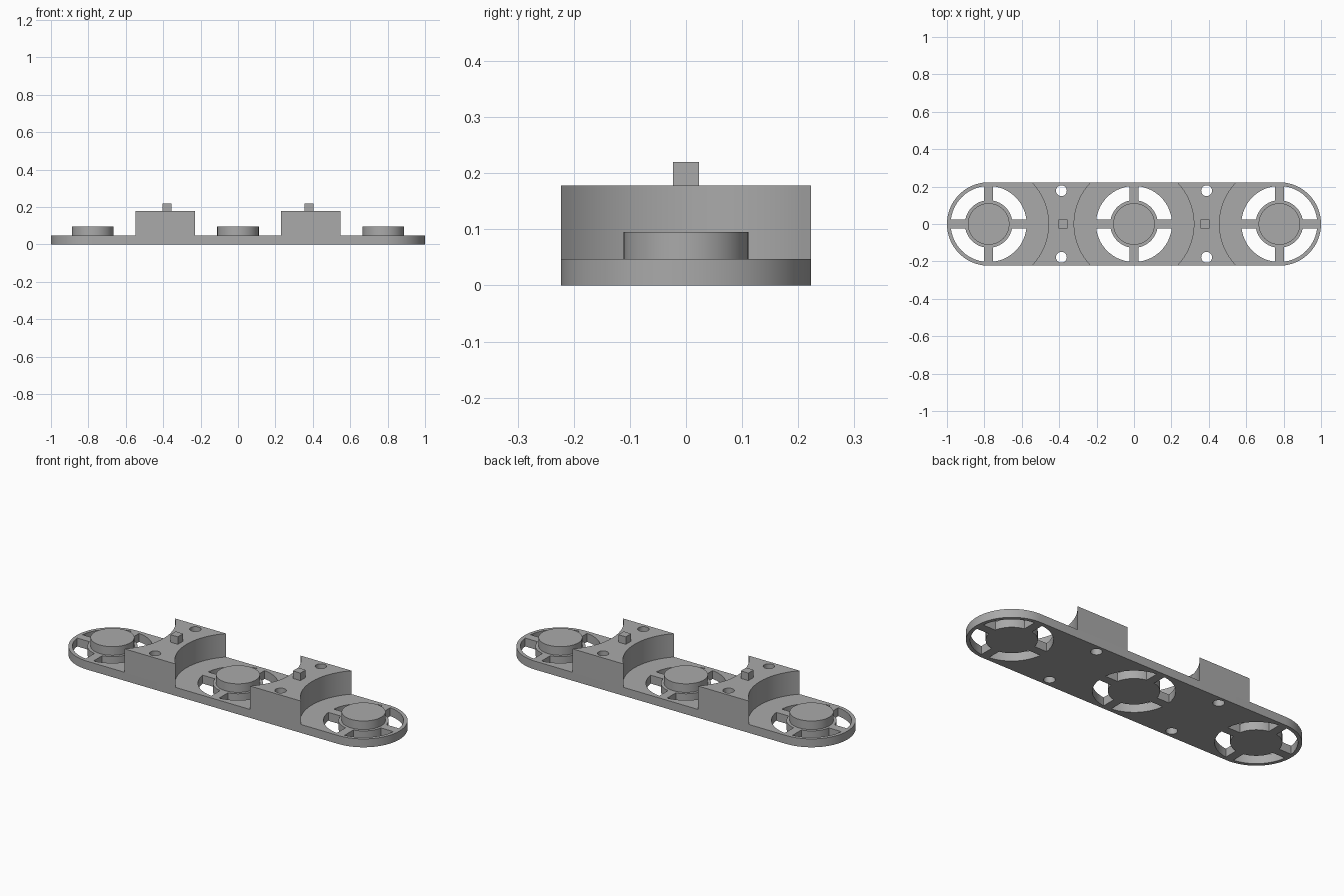
import bpy, bmesh, math
from math import sin, cos, pi

if "Cube" in bpy.data.objects:
    bpy.data.objects.remove(bpy.data.objects["Cube"])

PITCH, HALF_W, PLATE_T, BLOCK_TOP = 0.777, 0.223, 0.047, 0.178

grey = bpy.data.materials.new("plain_grey")
grey.diffuse_color = (0.40, 0.40, 0.40, 1)
grey.use_nodes = True
grey.node_tree.nodes["Principled BSDF"].inputs["Base Color"].default_value = grey.diffuse_color


def prism(name, pts, z0, z1):
    """Extrude a closed counter-clockwise outline from z0 to z1."""
    bm = bmesh.new()
    face = bm.faces.new([bm.verts.new((x, y, z0)) for x, y in pts])
    ext = bmesh.ops.extrude_face_region(bm, geom=[face])
    for v in ext["geom"]:
        if isinstance(v, bmesh.types.BMVert):
            v.co.z = z1
    bmesh.ops.recalc_face_normals(bm, faces=bm.faces)
    mesh = bpy.data.meshes.new(name)
    bm.to_mesh(mesh)
    bm.free()
    mesh.materials.append(grey)
    ob = bpy.data.objects.new(name, mesh)
    bpy.context.collection.objects.link(ob)
    return ob


def arc(cx, cy, r, a0, a1, n):
    return [(cx + r * cos(a0 + (a1 - a0) * i / n), cy + r * sin(a0 + (a1 - a0) * i / n))
            for i in range(n + 1)]


def circle(cx, cy, r, n=64):
    return arc(cx, cy, r, 0, 2 * pi, n)[:-1]


def cut(target, cutters):
    """Subtract cutters, apply the result and remove the helpers."""
    for c in cutters:
        c.hide_render = True
        m = target.modifiers.new("cut", "BOOLEAN")
        m.operation, m.solver, m.object = "DIFFERENCE", "EXACT", c
    dg = bpy.context.evaluated_depsgraph_get()
    mesh = bpy.data.meshes.new_from_object(target.evaluated_get(dg))
    target.modifiers.clear()
    target.data = mesh
    for c in cutters:
        bpy.data.objects.remove(c)


def smooth(ob):
    bpy.ops.object.select_all(action="DESELECT")
    ob.select_set(True)
    bpy.context.view_layer.objects.active = ob
    bpy.ops.object.shade_smooth_by_angle(angle=math.radians(30))


def bolt_holes():
    return [prism("hole_cutter", circle(sx * PITCH / 2, sy * 0.178, 0.029, 32), -0.1, 0.3)
            for sx in (-1, 1) for sy in (-1, 1)]


# Base plate with rounded ends
plate = prism("base_plate",
              arc(PITCH, 0, HALF_W, -pi / 2, pi / 2, 48) + arc(-PITCH, 0, HALF_W, pi / 2, 1.5 * pi, 48),
              0, PLATE_T)

# Four curved vents around each hub, leaving spokes of constant width
vents = []
R_IN, R_OUT, SPOKE = 0.127, 0.203, 0.024
for cx in (-PITCH, 0, PITCH):
    for q in range(4):
        a, b = q * pi / 2, (q + 1) * pi / 2
        do, di = math.asin(SPOKE / R_OUT), math.asin(SPOKE / R_IN)
        vents.append(prism("vent_cutter",
                           arc(cx, 0, R_OUT, a + do, b - do, 20) + arc(cx, 0, R_IN, b - di, a + di, 20),
                           -0.1, 0.3))
cut(plate, vents + bolt_holes())
smooth(plate)

# Raised discs on the hubs
for i, cx in enumerate((-PITCH, 0, PITCH)):
    smooth(prism(f"hub_disc_{i + 1}", circle(cx, 0, 0.111), PLATE_T, 0.095))

# Blocks with concave sides, each with a small square peg
R_BLOCK = 0.32
t = math.asin(HALF_W / R_BLOCK)
for side, s in (("left", -1), ("right", 1)):
    c0, c1 = sorted((0, s * PITCH))
    block = prism(f"{side}_block",
                  arc(c0, 0, R_BLOCK, t, -t, 32) + arc(c1, 0, R_BLOCK, pi + t, pi - t, 32),
                  PLATE_T, BLOCK_TOP)
    cut(block, bolt_holes())
    smooth(block)
    px, h = s * 0.379, 0.0235
    prism(f"{side}_peg", [(px - h, -h), (px + h, -h), (px + h, h), (px - h, h)], BLOCK_TOP, 0.22)
